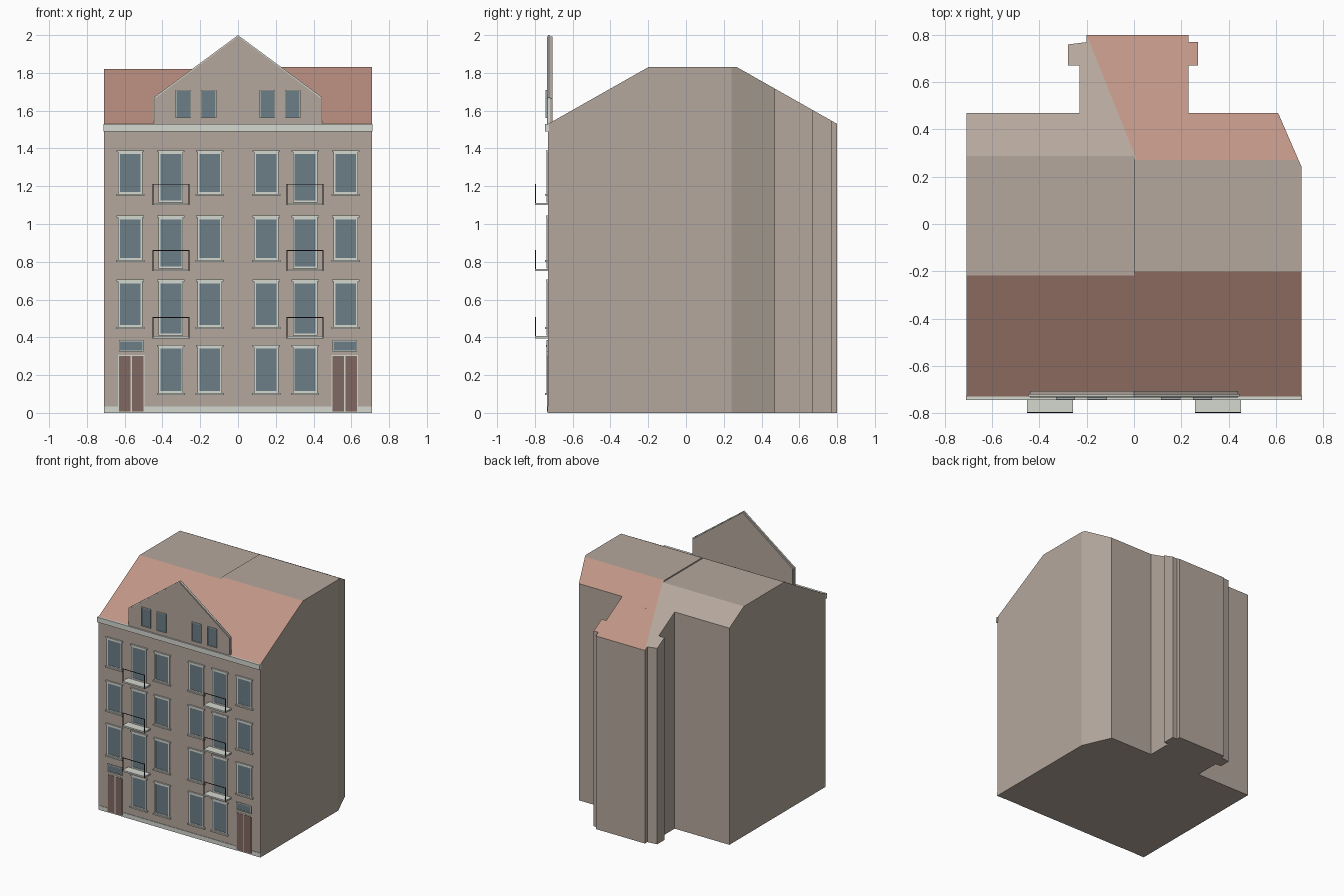
import bpy, bmesh
from mathutils import Vector, Matrix

cube = bpy.data.objects.get("Cube")
if cube:
    bpy.data.objects.remove(cube)


def material(name, rgb):
    m = bpy.data.materials.new(name)
    m.use_nodes = True
    m.diffuse_color = (*rgb, 1)
    m.node_tree.nodes["Principled BSDF"].inputs["Base Color"].default_value = (*rgb, 1)
    return m


WALL = material("taupe plaster", (0.46, 0.39, 0.34))
ROOF = material("salmon roof tile", (0.53, 0.30, 0.235))
TRIM = material("pale stone trim", (0.66, 0.68, 0.63))
GLASS = material("blue grey glass", (0.145, 0.21, 0.24))
DOOR = material("brown door", (0.22, 0.14, 0.12))
METAL = material("dark railing", (0.05, 0.03, 0.03))

FRONT = -0.73


def finish(name, bm, *mats):
    bmesh.ops.recalc_face_normals(bm, faces=bm.faces[:])
    me = bpy.data.meshes.new(name)
    bm.to_mesh(me)
    bm.free()
    for m in mats:
        me.materials.append(m)
    ob = bpy.data.objects.new(name, me)
    bpy.context.collection.objects.link(ob)
    return ob


def prism(points, offset):
    """Closed prism: a planar outline pushed along an offset."""
    bm = bmesh.new()
    face = bm.faces.new([bm.verts.new(p) for p in points])
    new = bmesh.ops.extrude_face_region(bm, geom=[face])["geom"]
    bmesh.ops.translate(bm, vec=offset,
                        verts=[v for v in new if isinstance(v, bmesh.types.BMVert)])
    return bm


def boxes(name, mat, spans):
    """One object made of boxes given as x, y and z ranges."""
    bm = bmesh.new()
    for span in spans:
        lo, hi = Vector(span[::2]), Vector(span[1::2])
        bmesh.ops.create_cube(bm, size=1, matrix=Matrix.Translation((lo + hi) / 2)
                              @ Matrix.Diagonal((*(hi - lo), 1)))
    return finish(name, bm, mat)


# Building halves: footprint prisms trimmed by the roof planes
def half(name, outline, top):
    bm = prism([(x, y, 0) for x, y in outline], (0, 0, 2.5))
    for co, no in (((0, 0, top), (0, 0, 1)),
                   ((0, -0.2, 1.83), (0, -0.3, 0.53)),
                   ((0, 0.27, 1.83), (0, 0.3, 0.53))):
        bmesh.ops.bisect_plane(bm, geom=bm.verts[:] + bm.edges[:] + bm.faces[:],
                               plane_co=co, plane_no=no, clear_outer=True)
        bmesh.ops.edgeloop_fill(bm, edges=[e for e in bm.edges if e.is_boundary])
    bmesh.ops.recalc_face_normals(bm, faces=bm.faces[:])
    # Diagonal seam dividing tile from plaster on the rear slope
    rear = [f for f in bm.faces if f.normal.z > 0.3 and f.normal.y > 0.3]
    edges = {e for f in rear for e in f.edges}
    verts = {v for f in rear for v in f.verts}
    bmesh.ops.bisect_plane(bm, geom=rear + list(edges) + list(verts),
                           plane_co=(0, 0.3, 0), plane_no=(0.5, 0.2, 0))
    for f in bm.faces:
        n, c = f.normal, f.calc_center_median()
        tiled = n.y < 0 or 0.5 * c.x + 0.2 * (c.y - 0.3) > 0
        f.material_index = int(n.z > 0.3 and abs(n.y) > 0.3 and tiled)
    finish(name, bm, WALL, ROOF)


half("house_half_west", [(-0.71, FRONT), (0, FRONT), (0, 0.8), (-0.2, 0.8), (-0.2, 0.77),
                         (-0.28, 0.76), (-0.28, 0.67), (-0.23, 0.67), (-0.23, 0.47),
                         (-0.71, 0.47)], 1.82)
half("house_half_east", [(0, FRONT), (0.71, FRONT), (0.71, 0.24), (0.61, 0.47), (0.23, 0.47),
                         (0.23, 0.67), (0.27, 0.67), (0.27, 0.77), (0.23, 0.77),
                         (0.23, 0.8), (0, 0.8)], 1.83)


# Front gable plate with a thin coping around it
def gable(name, mat, w, eave, peak, y, depth):
    pts = [(-w, y, 1.525), (w, y, 1.525), (w, y, eave), (0, y, peak), (-w, y, eave)]
    finish(name, prism(pts, (0, depth, 0)), mat)


gable("front_gable", WALL, 0.44, 1.665, 1.993, -0.735, 0.028)
gable("gable_coping", TRIM, 0.446, 1.67, 2.0, -0.731, 0.012)

# Cornice and plinth
boxes("cornice", TRIM, [(-0.712, 0.712, -0.746, -0.725, 1.49, 1.53)])
boxes("plinth", TRIM, [(a, b, FRONT - 0.004, FRONT + 0.01, 0, 0.034)
                       for a, b in ((-0.71, -0.635), (-0.495, 0.495), (0.635, 0.71))])

# Windows, doors and balconies, gathered by material
glass, frames, sills, leaves, slabs, rails = [], [], [], [], [], []


def window(x, w, z0, z1, y=FRONT, t=0.01):
    a, b = x - w / 2, x + w / 2
    glass.append((a, b, y - 0.004, y + 0.005, z0, z1))
    for s in ((a, a + t, z0, z1), (b - t, b, z0, z1), (a, b, z1 - t, z1), (a, b, z0, z0 + t)):
        frames.append((s[0], s[1], y - 0.008, y + 0.005, s[2], s[3]))


def ledge(x, w, z, depth):
    sills.append((x - w / 2, x + w / 2, FRONT - depth, FRONT + 0.005, z, z + 0.01))


FLOORS = [(0.105, 0.35), (0.455, 0.695), (0.81, 1.035), (1.16, 1.38)]
for side in (-1, 1):
    for level, (z0, z1) in enumerate(FLOORS):
        for col in (0.15, 0.355, 0.57):
            x = side * col
            if level == 0 and col > 0.5:
                continue
            french = level > 0 and 0.3 < col < 0.4
            window(x, 0.13, z0 - 0.045 if french else z0, z1)
            ledge(x, 0.145, z1, 0.012)
            if not french:
                ledge(x, 0.15, z0 - 0.01, 0.016)
                continue
            # Balcony slab with a slim front railing
            base = z0 - 0.06
            slabs.append((x - 0.097, x + 0.097, -0.8, FRONT, base, base + 0.012))
            for px in (-0.095, 0.095):
                rails.append((x + px - 0.002, x + px + 0.002, -0.8, -0.795, base, base + 0.112))
            rails.append((x - 0.095, x + 0.095, -0.8, -0.796, base + 0.108, base + 0.112))

    # Double door with a transom light above
    x = side * 0.565
    for a, b in ((-0.064, -0.004), (0.004, 0.064)):
        leaves.append((x + a, x + b, FRONT - 0.005, FRONT + 0.005, 0.008, 0.3))
    frames.append((x - 0.07, x + 0.07, FRONT - 0.002, FRONT + 0.005, 0, 0.306))
    window(x, 0.13, 0.325, 0.385, t=0.006)

    # Gable windows
    for col in (0.155, 0.29):
        window(side * col, 0.082, 1.56, 1.71, y=-0.735, t=0.005)

boxes("window_glass", GLASS, glass)
boxes("window_and_door_frames", TRIM, frames)
boxes("window_sills_and_headers", TRIM, sills)
boxes("door_leaves", DOOR, leaves)
boxes("balcony_slabs", TRIM, slabs)
boxes("balcony_railings", METAL, rails)
